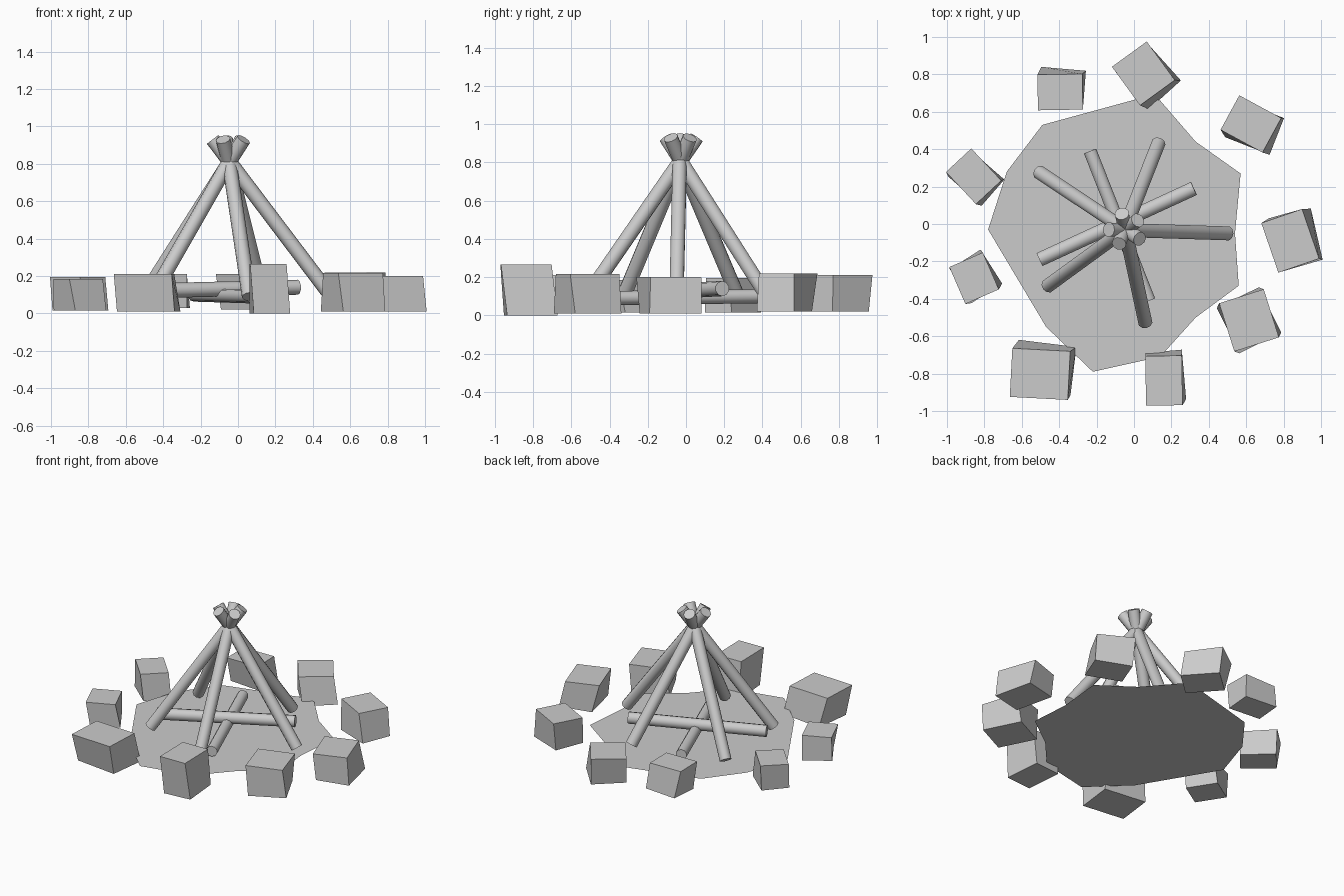
import bpy
import bmesh
from math import radians, cos, sin
from mathutils import Vector

old = bpy.data.objects.get("Cube")
if old:
    bpy.data.objects.remove(old, do_unlink=True)

# One plain grey for everything
grey = bpy.data.materials.new("stone_grey")
grey.use_nodes = True
colour = (0.6, 0.6, 0.6, 1)
grey.diffuse_color = colour
grey.node_tree.nodes["Principled BSDF"].inputs["Base Color"].default_value = colour


def finish(bm, name):
    bmesh.ops.recalc_face_normals(bm, faces=bm.faces)
    mesh = bpy.data.meshes.new(name)
    bm.to_mesh(mesh)
    bm.free()
    mesh.materials.append(grey)
    obj = bpy.data.objects.new(name, mesh)
    bpy.context.collection.objects.link(obj)
    return obj


def log(name, start, end, radius, sides=10):
    """Round timber running between two points."""
    start, end = Vector(start), Vector(end)
    axis = end - start
    bm = bmesh.new()
    bmesh.ops.create_cone(bm, cap_ends=True, segments=sides,
                          radius1=radius, radius2=radius, depth=axis.length)
    bm.transform(axis.to_track_quat("Z", "Y").to_matrix().to_4x4())
    bmesh.ops.translate(bm, vec=(start + end) / 2, verts=bm.verts)
    obj = finish(bm, name)
    bpy.ops.object.select_all(action="DESELECT")
    obj.select_set(True)
    bpy.context.view_layer.objects.active = obj
    bpy.ops.object.shade_smooth_by_angle(angle=radians(50))


def rock(name, centre, size, angle, low, high, lean, twist):
    """Rough block whose base is shifted and twisted under its top."""
    bm = bmesh.new()
    bmesh.ops.create_cube(bm, size=1)
    for v in bm.verts:
        side = 0.5 if v.co.z < 0 else -0.5
        a = radians(angle + side * twist)
        x, y = v.co.x * size[0], v.co.y * size[1]
        v.co = (centre[0] + x * cos(a) - y * sin(a) + side * lean[0],
                centre[1] + x * sin(a) + y * cos(a) + side * lean[1],
                low if side > 0 else high)
    finish(bm, name)


# Flat ash bed
bm = bmesh.new()
outline = [(-.78, -.03), (-.47, -.55), (-.22, -.79), (.14, -.71), (.33, -.5),
           (.56, -.33), (.54, -.05), (.57, .27), (.33, .44), (.14, .66),
           (.06, .68), (-.49, .53), (-.68, .28)]
bm.faces.new([bm.verts.new((x, y, .05)) for x, y in outline])
ash = finish(bm, "ash_bed")

# Leaning poles crossing near the top: foot, then tip
poles = {
    "right_pole": ((.5, -.05), (-.135, -.03)),
    "back_pole": ((.13, .43), (-.08, -.105)),
    "back_left_pole": ((-.505, .275), (.03, -.08)),
    "front_left_pole": ((-.46, -.33), (.02, .02)),
    "front_pole": ((.06, -.525), (-.065, .055)),
}
for name, (foot, tip) in poles.items():
    log(name, (*foot, .09), (*tip, .93), .039)

# Logs lying on the ash
log("long_log", (-.505, -.19, .12), (.32, .19, .14), .04)
log("short_log", (-.235, .39, .1), (.08, -.41, .09), .037)

# Ring of rocks: centre, size, angle, low, high, lean, twist
rocks = [
    ((-.39, .72), (.24, .19), -2, .03, .21, (.01, .03), -6),
    ((.065, .795), (.23, .255), 39, .02, .21, (.03, -.02), 6),
    ((.635, .525), (.255, .21), -25, .02, .22, (.02, -.02), 7),
    ((.85, -.085), (.23, .28), 16, .01, .2, (.03, .01), -6),
    ((.615, -.515), (.25, .27), 22, .01, .215, (0, 0), 9),
    ((.165, -.825), (.195, .265), 3, 0, .265, (.01, .025), 4),
    ((-.49, -.785), (.31, .26), -5, .01, .21, (.025, .035), -4),
    ((-.85, -.285), (.195, .215), 28, .015, .185, (.01, .01), 9),
    ((-.85, .25), (.185, .235), 46, .015, .195, (.015, -.01), 6),
]
for i, values in enumerate(rocks, 1):
    rock(f"ring_rock_{i}", *values)
